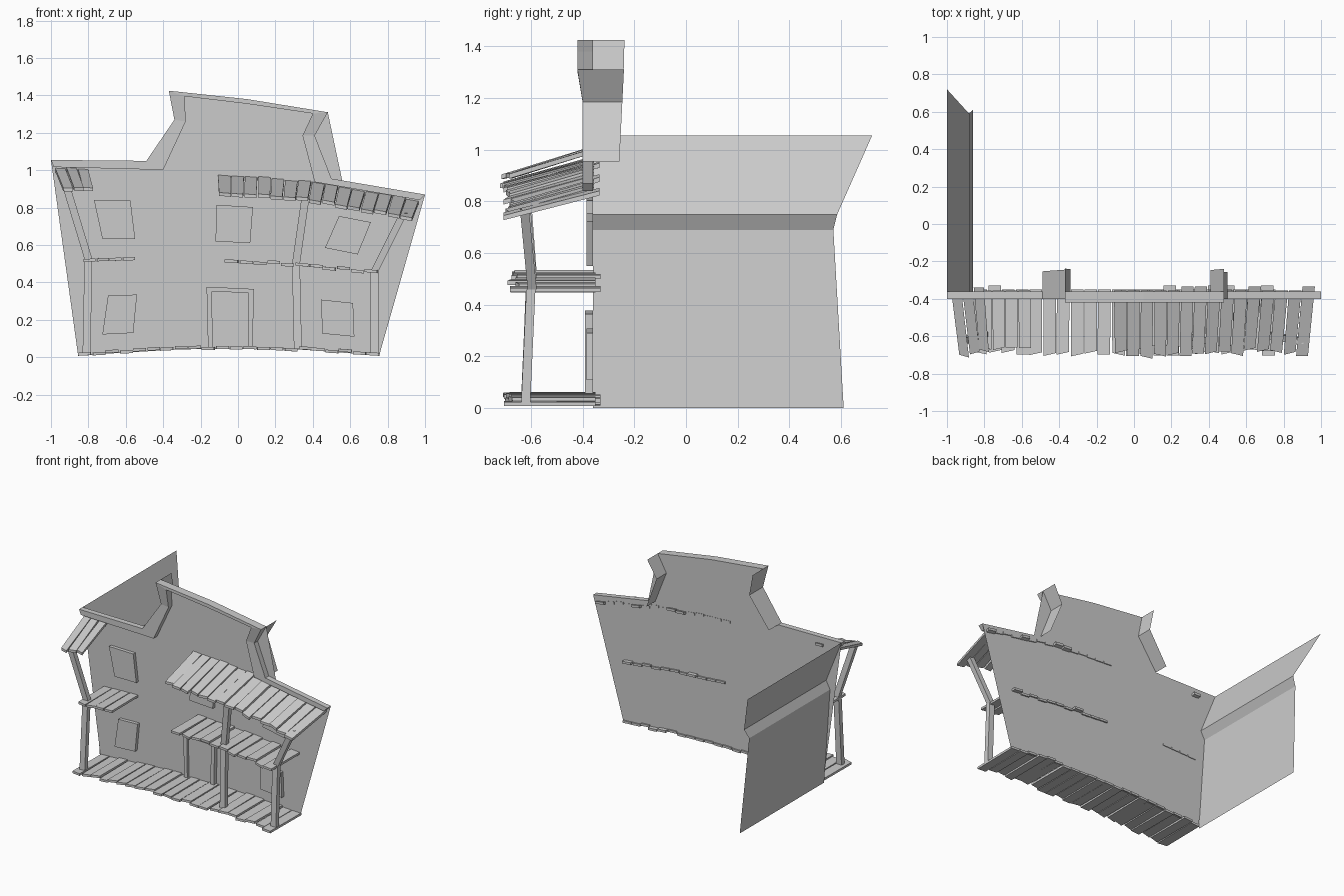
import bpy, bmesh, random
from mathutils import Vector

if "Cube" in bpy.data.objects:
    bpy.data.objects.remove(bpy.data.objects["Cube"])

random.seed(4)
WALL_Y = -0.36


def finish(name, bm):
    bmesh.ops.recalc_face_normals(bm, faces=bm.faces)
    mesh = bpy.data.meshes.new(name)
    bm.to_mesh(mesh)
    bm.free()
    ob = bpy.data.objects.new(name, mesh)
    bpy.context.collection.objects.link(ob)
    return ob


def add_slab(bm, pts, offset):
    """Closed solid made by sweeping a polygon along an offset."""
    n = len(pts)
    a = [bm.verts.new(p) for p in pts]
    b = [bm.verts.new(Vector(p) + Vector(offset)) for p in pts]
    bm.faces.new(a)
    bm.faces.new(b[::-1])
    for i in range(n):
        bm.faces.new((a[i], b[i], b[(i + 1) % n], a[(i + 1) % n]))


def add_post(bm, p, q, w=0.042, d=0.035):
    """Leaning square post with level ends."""
    corners = [(-w / 2, -d / 2), (w / 2, -d / 2), (w / 2, d / 2), (-w / 2, d / 2)]
    add_slab(bm, [(p[0] + x, p[1] + y, p[2]) for x, y in corners],
             Vector(q) - Vector(p))


def sheet(name, a, b):
    """Open strip of quads between two point rows."""
    bm = bmesh.new()
    va = [bm.verts.new(p) for p in a]
    vb = [bm.verts.new(p) for p in b]
    for i in range(len(a) - 1):
        bm.faces.new((va[i], va[i + 1], vb[i + 1], vb[i]))
    return finish(name, bm)


def z_on(path, x):
    for (x0, z0), (x1, z1) in zip(path, path[1:]):
        if x <= x1 or (x1, z1) == path[-1]:
            return z0 + (z1 - z0) * (x - x0) / (x1 - x0)


def plank_row(name, path, n, y_back, y_front, drop=0.0, taper=1.0, thick=0.016):
    """Row of uneven planks whose tops follow an x-z path."""
    bm = bmesh.new()
    x0, x1 = path[0][0], path[-1][0]
    pitch = (x1 - x0) / n
    for i in range(n):
        a = x0 + pitch * i + 0.003
        b = a + pitch - 0.006
        lift = random.uniform(-0.006, 0.006)
        za, zb = z_on(path, a) + lift, z_on(path, b) + lift
        yb = y_back + random.choice((0, 0, 0, 0.02))
        yf = y_front + random.uniform(-0.018, 0.018)
        cut = random.choice((0, 0, 0.015, -0.015))
        skew = random.uniform(-0.005, 0.005)
        add_slab(bm, [(a, yb, za), (b, yb, zb),
                      (b * taper + skew, yf + cut, zb - drop),
                      (a * taper + skew, yf, za - drop)], (0, 0, -thick))
    return finish(name, bm)


# Crooked false-front wall
left_top = [(-1.0, 1.055), (-0.49, 1.05), (-0.34, 1.27), (-0.37, 1.425)]
right_top = [(0.05, 1.38), (0.48, 1.31), (0.41, 1.185), (0.50, 0.955), (1.0, 0.87)]
crown = left_top + right_top
base = [(0.75, 0.45), (0.755, 0.01), (0.35, 0.04), (0, 0.05), (-0.35, 0.04),
        (-0.855, 0.01), (-0.87, 0.53)]
bm = bmesh.new()
bm.faces.new([bm.verts.new((x, WALL_Y, z)) for x, z in crown + base])
bmesh.ops.triangulate(bm, faces=bm.faces)
finish("front_wall", bm)

# Raised trim following the top edge
inner = [(-0.985, 1.017), (-0.40, 1.002), (-0.28, 1.26), (-0.285, 1.395),
         (0.05, 1.355), (0.40, 1.303), (0.345, 1.185), (0.41, 0.937), (0.972, 0.84)]
bm = bmesh.new()
rings = []
for (ox, oz), (ix, iz) in zip(crown, inner):
    front = -0.42 if oz > 1.3 else -0.40
    rings.append([bm.verts.new(p) for p in (
        (ox, front, oz), (ix, front, iz), (ix, WALL_Y, iz), (ox, WALL_Y, oz))])
for r, s in zip(rings, rings[1:]):
    for k in range(4):
        bm.faces.new((r[k], s[k], s[(k + 1) % 4], r[(k + 1) % 4]))
bm.faces.new(rings[0])
bm.faces.new(rings[-1][::-1])
finish("top_trim", bm)

# Parapet side returns
for name, edge in (("left_parapet_return", left_top[1:]),
                   ("right_parapet_return", right_top[1:4])):
    sheet(name, [(x, -0.41 if z > 1.3 else -0.395, z) for x, z in edge],
          [(x, -0.258 + 0.05 * min(z - 0.95, 0.4), z) for x, z in edge])

# Left side wall with a pinched ledge
profile = [(-0.86, 0.0, 0.61), (-0.908, 0.69, 0.57), (-0.877, 0.75, 0.585),
           (-1.0, 1.055, 0.72)]
sheet("left_side_wall", [(x, WALL_Y, z) for x, z, y in profile],
      [(x, y, z) for x, z, y in profile])

# Windows
windows = {
    "upper_left": [(-0.77, 0.84), (-0.575, 0.837), (-0.55, 0.633), (-0.725, 0.633)],
    "upper_middle": [(-0.115, 0.815), (0.08, 0.803), (0.065, 0.61), (-0.12, 0.62)],
    "upper_right": [(0.54, 0.755), (0.71, 0.722), (0.64, 0.55), (0.465, 0.585)],
    "lower_left": [(-0.695, 0.33), (-0.54, 0.335), (-0.56, 0.13), (-0.725, 0.122)],
    "lower_right": [(0.445, 0.308), (0.615, 0.29), (0.622, 0.11), (0.45, 0.127)],
}
for name, quad in windows.items():
    bm = bmesh.new()
    add_slab(bm, [(x, -0.385, z) for x, z in quad], (0, 0.025, 0))
    finish(name + "_window", bm)

# Door and frame
bm = bmesh.new()
frame = [(-0.16, 0.045), (-0.168, 0.377), (0.085, 0.365), (0.078, 0.045),
         (0.052, 0.045), (0.055, 0.343), (-0.14, 0.353), (-0.135, 0.045)]
add_slab(bm, [(x, -0.39, z) for x, z in frame], (0, 0.03, 0))
finish("door_frame", bm)
bm = bmesh.new()
add_slab(bm, [(x, -0.37, z) for x, z in frame[4:]], (0, 0.01, 0))
finish("door", bm)

# Boardwalk, balconies and awnings
plank_row("boardwalk", [(-0.855, 0.027), (-0.35, 0.054), (0, 0.062), (0.35, 0.052),
                        (0.76, 0.027)], 22, -0.35, -0.69)
plank_row("left_balcony", [(-0.83, 0.53), (-0.55, 0.535)], 4, -0.355, -0.66)
plank_row("right_balcony", [(-0.07, 0.525), (0.3, 0.505), (0.75, 0.462)],
          11, -0.35, -0.67)
plank_row("left_awning", [(-0.98, 1.015), (-0.80, 1.01)], 3, -0.36, -0.685,
          0.105, 0.96, 0.018)
plank_row("right_awning", [(-0.11, 0.982), (0.4, 0.942), (0.97, 0.842)], 15,
          -0.355, -0.69, 0.095, 0.96, 0.018)

# Porch posts: foot, balcony and awning heights
for name, foot, mid, top in (
        ("left", (-0.81, 0.015), (-0.80, 0.525), (-0.92, 0.92)),
        ("middle", (0.32, 0.045), (0.31, 0.50), (0.36, 0.85)),
        ("right", (0.73, 0.02), (0.73, 0.46), (0.885, 0.77))):
    bm = bmesh.new()
    add_post(bm, (foot[0], -0.62, foot[1]), (mid[0], -0.60, mid[1]))
    add_post(bm, (mid[0], -0.595, mid[1]), (top[0], -0.625, top[1]))
    finish(name + "_porch_post", bm)
